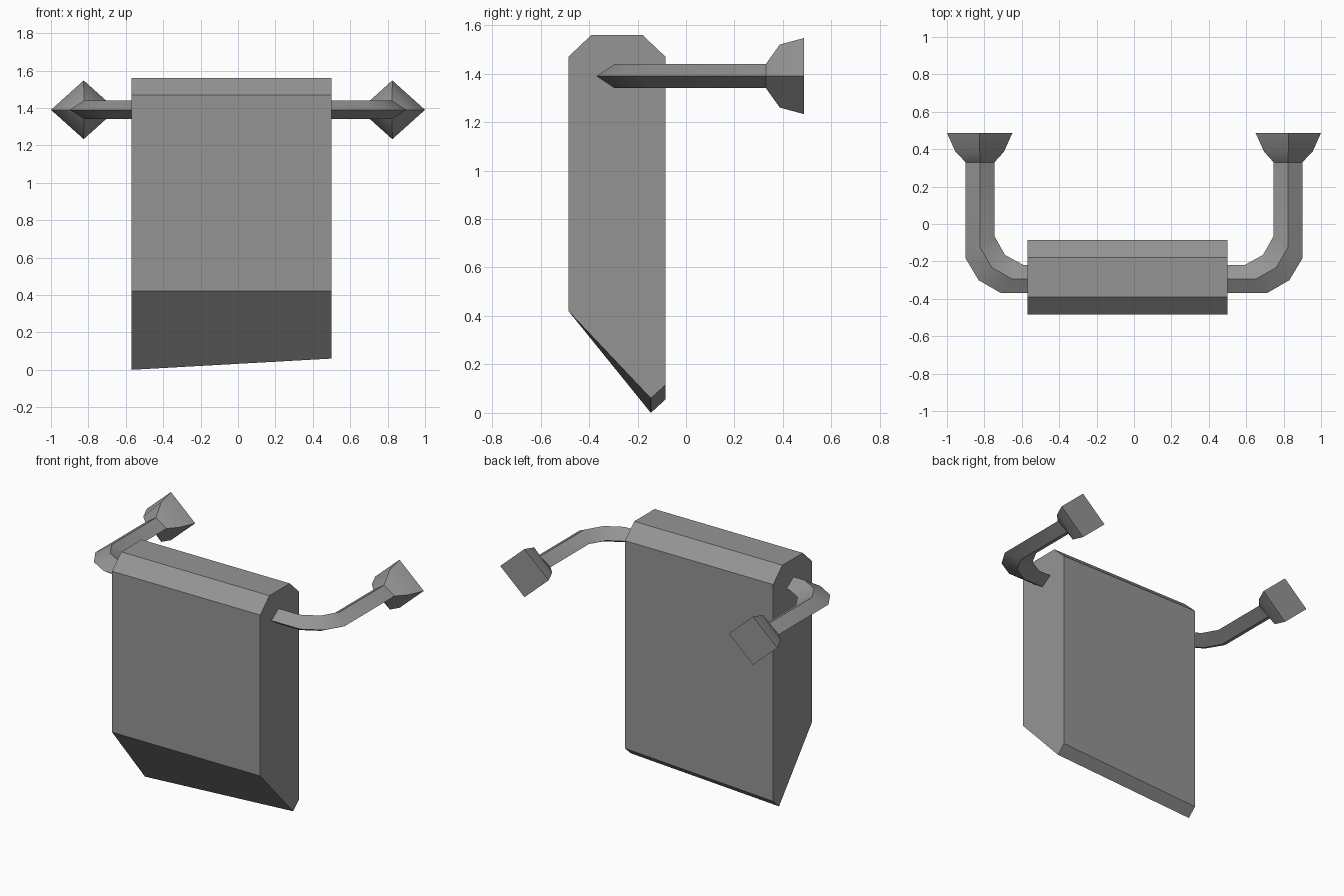
import bpy
import bmesh
import math

default = bpy.data.objects.get("Cube")
if default:
    bpy.data.objects.remove(default, do_unlink=True)

grey = bpy.data.materials.new("plain grey")
grey.use_nodes = True
colour = (0.3, 0.3, 0.3, 1)
grey.diffuse_color = colour
grey.node_tree.nodes["Principled BSDF"].inputs["Base Color"].default_value = colour


def loft(name, rings, smooth=True):
    """Skin a closed, capped solid over rings of equal point count."""
    bm = bmesh.new()
    loops = [[bm.verts.new(p) for p in ring] for ring in rings]
    n = len(loops[0])
    for a, b in zip(loops, loops[1:]):
        for i in range(n):
            j = (i + 1) % n
            bm.faces.new((a[i], a[j], b[j], b[i]))
    bm.faces.new(loops[0])
    bm.faces.new(loops[-1])
    bmesh.ops.recalc_face_normals(bm, faces=bm.faces)
    mesh = bpy.data.meshes.new(name)
    bm.to_mesh(mesh)
    bm.free()
    mesh.materials.append(grey)
    obj = bpy.data.objects.new(name, mesh)
    bpy.context.collection.objects.link(obj)
    if smooth:
        bpy.ops.object.select_all(action='DESELECT')
        obj.select_set(True)
        bpy.context.view_layer.objects.active = obj
        bpy.ops.object.shade_smooth_by_angle(angle=math.radians(36))
    return obj


BAR_Z = 1.39


def diamond(x, y, dx, dy, h):
    """Diamond ring: outer, top, inner and bottom corners."""
    return [(x + dx, y + dy, BAR_Z), (x, y, BAR_Z + h),
            (x - dx, y - dy, BAR_Z), (x, y, BAR_Z - h)]


def mirrored(ring):
    return [(-x, y, z) for x, y, z in ring]


# Towel: chamfered profile (y, z), hem hanging lower on its right side
def towel_end(x, drop):
    profile = [(-0.485, 1.47), (-0.39, 1.56), (-0.18, 1.56), (-0.085, 1.47),
               (-0.085, 0.115 - drop), (-0.145, 0.06 - drop), (-0.485, 0.42)]
    return [(x, y, z) for y, z in profile]


loft("towel", [towel_end(-0.57, 0.06), towel_end(0.5, 0)], smooth=False)

# Rail: bar through the towel, bending back to the wall at both ends
half = [diamond(0.65, -0.295, 0.06, -0.075, 0.05),
        diamond(0.76, -0.233, 0.07, -0.068, 0.05),
        diamond(0.823, -0.125, 0.077, -0.06, 0.05),
        diamond(0.823, 0.34, 0.077, 0, 0.05)]
loft("rail", [mirrored(r) for r in reversed(half)] + half)

# Wall mounts: flared diamond flanges
flange = [diamond(0.823, 0.33, 0.077, 0, 0.05),
          diamond(0.825, 0.387, 0.13, 0, 0.13),
          diamond(0.825, 0.487, 0.175, 0, 0.157)]
loft("wall_mount_left", flange)
loft("wall_mount_right", [mirrored(r) for r in flange])
